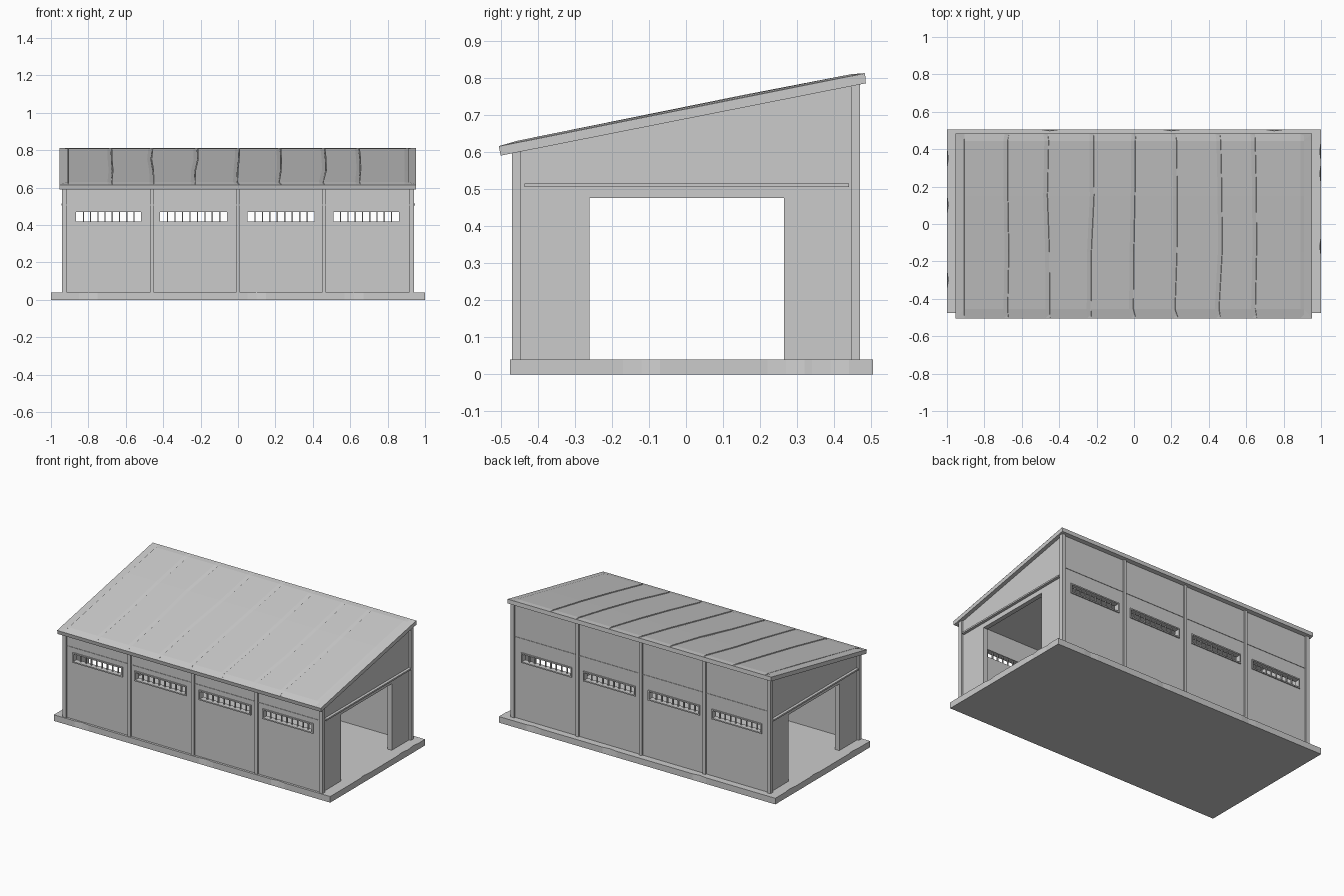
import bpy, bmesh, random

if "Cube" in bpy.data.objects:
    bpy.data.objects.remove(bpy.data.objects["Cube"])

random.seed(4)


def mesh_object(name, verts, faces):
    me = bpy.data.meshes.new(name)
    bm = bmesh.new()
    vs = [bm.verts.new(v) for v in verts]
    for f in faces:
        bm.faces.new([vs[i] for i in f])
    bmesh.ops.recalc_face_normals(bm, faces=bm.faces)
    bm.to_mesh(me)
    bm.free()
    ob = bpy.data.objects.new(name, me)
    bpy.context.collection.objects.link(ob)
    return ob


def loft(name, a, b):
    """Closed solid between two matching outlines."""
    n = len(a)
    faces = [tuple(range(n)), tuple(range(n, 2 * n))]
    faces += [(i, (i + 1) % n, n + (i + 1) % n, n + i) for i in range(n)]
    return mesh_object(name, a + b, faces)


def prism_x(name, x0, x1, outline):
    return loft(name, [(x0, y, z) for y, z in outline], [(x1, y, z) for y, z in outline])


def box(name, x0, x1, y0, y1, z0, z1):
    return prism_x(name, x0, x1, [(y0, z0), (y1, z0), (y1, z1), (y0, z1)])


def cut(ob, cutter):
    cutter.hide_render = True
    m = ob.modifiers.new("cut", 'BOOLEAN')
    m.operation, m.solver, m.object = 'DIFFERENCE', 'EXACT', cutter
    bpy.context.view_layer.objects.active = ob
    bpy.ops.object.modifier_apply(modifier=m.name)
    bpy.data.objects.remove(cutter)


def under(y):
    """Height of the roof underside."""
    return 0.59 + (y + 0.5) * 0.198


# Floor slab with small chips along its upper edge
Y0, Y1, H = -0.475, 0.505, 0.04
chips = [((1, 0), [-0.8, 0.1, 0.62], Y0), ((0, 1), [-0.12, 0.27, 0.39], 1),
         ((-1, 0), [-0.45, 0.2, 0.75], Y1), ((0, -1), [-0.3, 0.1, 0.35], -1)]
corners = [(-1, Y0), (1, Y0), (1, Y1), (-1, Y1)]
top, bottom = [], []
for (dx, dy), spots, side in chips:
    c = corners.pop(0)
    top.append((*c, H))
    bottom.append((*c, 0))
    for s in sorted(spots, reverse=dx + dy < 0):
        for off, deep in ((-0.05, 0), (0, 0.007), (0.05, 0)):
            t = s + off * (dx + dy)
            p = (t, side) if dx else (side, t)
            bottom.append((*p, 0))
            top.append((p[0] - dy * deep, p[1] + dx * deep, H))
loft("floor_slab", bottom, top)

# Wall shell, hollow, with a doorway through both ends
YW, XW, T = 0.46, 0.927, 0.03
walls = prism_x("walls", -XW, XW, [(-YW, H), (YW, H), (YW, under(YW)), (-YW, under(-YW))])
cut(walls, box("cut_inside", -XW + T, XW - T, -YW + T, YW - T, -0.1, 1.2))
cut(walls, box("cut_doorway", -1.2, 1.2, -0.26, 0.265, -0.1, 0.475))

# Window bands on both long sides
windows = [(-0.873, -0.51), (-0.424, -0.05), (0.042, 0.418), (0.502, 0.868)]
Z0, Z1, F = 0.412, 0.477, 0.008
for x0, x1 in windows:
    cut(walls, box("cut_window", x0 + F, x1 - F, -1, 1, Z0 + F, Z1 - F))
for side, label in ((-1, "front"), (1, "back")):
    ya, yb = sorted((side * 0.445, side * 0.467))
    for x0, x1 in windows:
        box(label + "_window_sill", x0, x1, ya, yb, Z0, Z0 + F)
        box(label + "_window_head", x0, x1, ya, yb, Z1 - F, Z1)
        box(label + "_window_jamb", x0, x0 + F, ya, yb, Z0 + F, Z1 - F)
        box(label + "_window_jamb", x1 - F, x1, ya, yb, Z0 + F, Z1 - F)
        m0, m1 = sorted((side * 0.44, side * 0.448))
        for i in range(1, 9):
            x = x0 + F + (x1 - x0 - 2 * F) * i / 9
            box(label + "_window_bar", x - 0.003, x + 0.003, m0, m1, Z0 + F, Z1 - F)
    # Posts between the bays and a thin rail above the windows
    y0, y1 = sorted((side * 0.455, side * 0.47))
    for x in (-0.46, 0, 0.46):
        prism_x(label + "_post", x - 0.01, x + 0.01,
                [(y0, H), (y1, H), (y1, under(y1)), (y0, under(y0))])
    r0, r1 = sorted((side * 0.455, side * 0.463))
    zr = 0.505 if side < 0 else 0.565
    box(label + "_rail", -0.92, 0.92, r0, r1, zr, zr + 0.005)
    # Corner posts
    c0, c1 = sorted((side * 0.445, side * 0.47))
    for sx in (-1, 1):
        x0, x1 = sorted((sx * 0.915, sx * 0.94))
        prism_x("corner_post", x0, x1,
                [(c0, H), (c1, H), (c1, under(c1)), (c0, under(c0))])

# Door track rail on each end
for sx in (-1, 1):
    x0, x1 = sorted((sx * 0.92, sx * 0.945))
    box("door_track", x0, x1, -0.435, 0.44, 0.505, 0.515)

# Sloping roof slab
prism_x("roof_slab", -0.955, 0.952,
        [(-0.5, 0.59), (0.485, 0.785), (0.483, 0.812), (-0.505, 0.615)])


# Roofing sheets: slightly bowed, each lapping over the next, with wavy seams
def deck(y, lift):
    return 0.615 + (y + 0.505) * 0.1994 + lift


seams = [-0.91, -0.67, -0.46, -0.225, 0, 0.225, 0.46, 0.645, 0.91]
rows = [-0.503, -0.455, -0.15, 0.15, 0.445, 0.48]
lifts = [0, 0.005, 0.006, 0.007, 0.005, 0]
waves = [[x + (0 if i in (0, 8) else random.uniform(-0.01, 0.01)) for _ in rows]
         for i, x in enumerate(seams)]
for i in range(8):
    verts, faces = [], []
    for j, y in enumerate(rows):
        xl, xr = waves[i][j], waves[i + 1][j]
        verts += [(xl, y, deck(y, -0.004)), (xl + 0.004, y, deck(y, lifts[j])),
                  (xr - 0.02, y, deck(y, lifts[j])), (xr, y, deck(y, lifts[j] * 0.5 - 0.001))]
    for j in range(len(rows) - 1):
        for k in range(3):
            a = j * 4 + k
            faces.append((a, a + 1, a + 5, a + 4))
    mesh_object("roof_sheet", verts, faces)

# Sloping edge strips at the two roof ends
for sx, xe in ((-1, -0.955), (1, 0.952)):
    verts = [(xe, -0.505, 0.6155), (sx * 0.908, -0.455, deck(-0.455, 0.005)),
             (sx * 0.908, 0.445, deck(0.445, 0.005)), (xe, 0.483, 0.8125)]
    mesh_object("roof_end_strip", verts, [(0, 1, 2, 3) if sx < 0 else (0, 3, 2, 1)])
